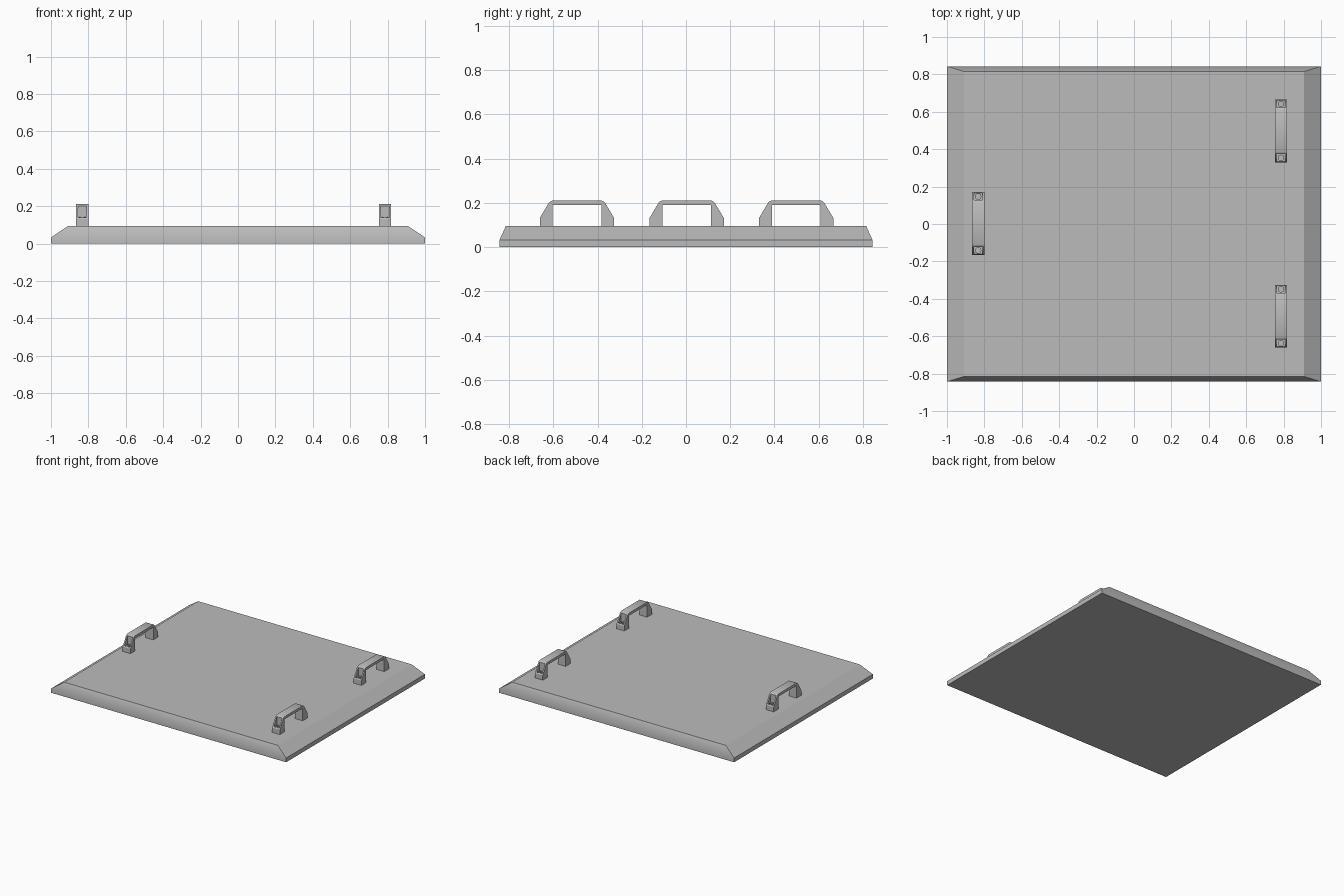
import bpy, bmesh, math

if "Cube" in bpy.data.objects:
    bpy.data.objects.remove(bpy.data.objects["Cube"], do_unlink=True)

grey = bpy.data.materials.new("plain_grey")
grey.use_nodes = True
COLOUR = (0.5, 0.5, 0.5, 1)
grey.diffuse_color = COLOUR
grey.node_tree.nodes["Principled BSDF"].inputs["Base Color"].default_value = COLOUR


def make_object(name, bm):
    bmesh.ops.recalc_face_normals(bm, faces=bm.faces)
    mesh = bpy.data.meshes.new(name)
    bm.to_mesh(mesh)
    bm.free()
    mesh.materials.append(grey)
    obj = bpy.data.objects.new(name, mesh)
    bpy.context.collection.objects.link(obj)
    return obj


def smooth(obj, degrees):
    bpy.ops.object.select_all(action='DESELECT')
    obj.select_set(True)
    bpy.context.view_layer.objects.active = obj
    bpy.ops.object.shade_smooth_by_angle(angle=math.radians(degrees))


def loft(bm, rings):
    """Bridge equal-sized vertex rings and cap both ends."""
    rings = [[bm.verts.new(p) for p in ring] for ring in rings]
    for a, b in zip(rings, rings[1:]):
        for i in range(len(a)):
            j = (i + 1) % len(a)
            bm.faces.new((a[i], a[j], b[j], b[i]))
    bm.faces.new(rings[0])
    bm.faces.new(rings[-1])


def rectangle(x, y, z):
    return [(-x, -y, z), (x, -y, z), (x, y, z), (-x, y, z)]


# Cover plate with bevelled rim
TOP = 0.095
bm = bmesh.new()
loft(bm, [rectangle(1, 0.843, 0), rectangle(1, 0.843, 0.033), rectangle(0.908, 0.815, TOP)])
smooth(make_object("cover_plate", bm), 30)

# Half outline of a handle: outer foot, slope, rounded shoulder, grip, inner leg
HALF = [(0.168, TOP), (0.168, 0.132), (0.128, 0.199), (0.122, 0.206), (0.112, 0.211)]
INNER = [(0.11, 0.191), (0.11, TOP)]
HALF_WIDTH = 0.033


def handle_outline():
    outer = HALF + [(-y, z) for y, z in reversed(HALF)]
    inner = [(-y, z) for y, z in reversed(INNER)] + INNER
    return outer + inner


def make_handle(name, x, y):
    bm = bmesh.new()
    loft(bm, [[(s * HALF_WIDTH, p, z) for p, z in handle_outline()] for s in (-1, 1)])
    handle = make_object(name, bm)
    handle.location = (x, y, 0)

    # Screw pockets cut into both sloped ends
    bm = bmesh.new()
    for side in (-1, 1):
        cube = bmesh.ops.create_cube(bm, size=1)["verts"]
        bmesh.ops.scale(bm, vec=(0.046, 0.038, 0.08), verts=cube)
        bmesh.ops.translate(bm, vec=(0, side * 0.144, 0.172), verts=cube)
    cutter = make_object(name + "_pocket_cutter", bm)
    cutter.location = (x, y, 0)
    cutter.hide_render = True
    cutter.hide_set(True)
    cut = handle.modifiers.new("pockets", 'BOOLEAN')
    cut.operation = 'DIFFERENCE'
    cut.solver = 'EXACT'
    cut.object = cutter
    bpy.context.view_layer.objects.active = handle
    bpy.context.view_layer.update()
    bpy.ops.object.modifier_apply(modifier=cut.name)
    bpy.data.objects.remove(cutter, do_unlink=True)
    smooth(handle, 30)

    # Socket-head screws in the pockets
    for side, end in ((-1, "front"), (1, "back")):
        bm = bmesh.new()
        rings = [(0.017, 0.13), (0.017, 0.142), (0.009, 0.142), (0.009, 0.136)]
        loft(bm, [[(r * math.cos(i * math.tau / 12), r * math.sin(i * math.tau / 12), z)
                   for i in range(12)] for r, z in rings])
        screw = make_object(name + "_" + end + "_screw", bm)
        screw.location = (x, y + side * 0.144, 0)
        smooth(screw, 35)


# One handle on the right edge, two on the left edge
make_handle("right_handle", -0.833, 0.003)
make_handle("left_front_handle", 0.786, -0.493)
make_handle("left_back_handle", 0.786, 0.498)
